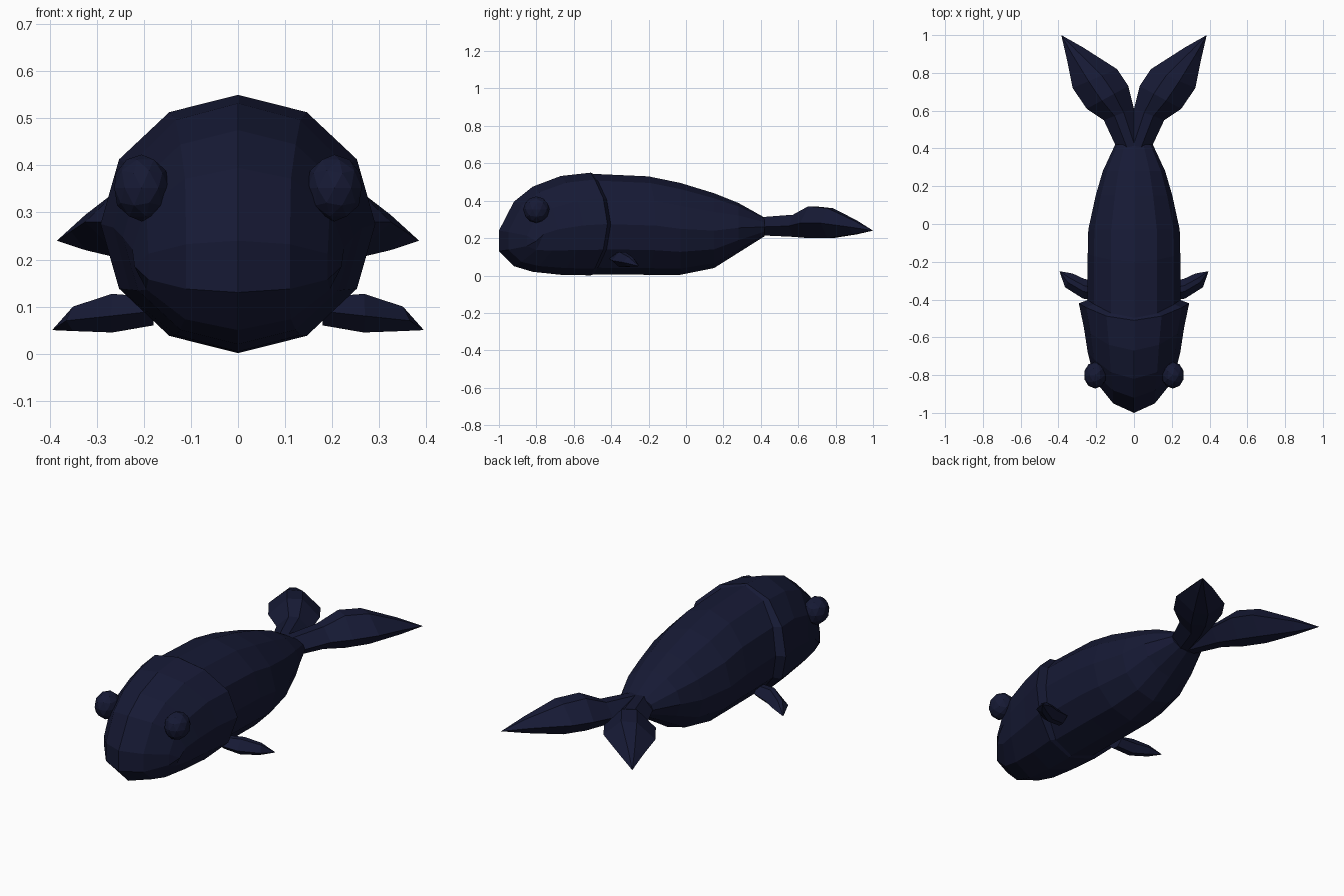
import bpy, bmesh, math

if "Cube" in bpy.data.objects:
    bpy.data.objects.remove(bpy.data.objects["Cube"])

navy = bpy.data.materials.new("navy")
navy.diffuse_color = (0.008, 0.010, 0.035, 1)
navy.use_nodes = True
navy.node_tree.nodes["Principled BSDF"].inputs["Base Color"].default_value = navy.diffuse_color


def finish(name, bm, mirror=False):
    bmesh.ops.recalc_face_normals(bm, faces=bm.faces)
    me = bpy.data.meshes.new(name)
    bm.to_mesh(me)
    bm.free()
    me.materials.append(navy)
    ob = bpy.data.objects.new(name, me)
    bpy.context.collection.objects.link(ob)
    if mirror:
        ob.modifiers.new("mirror", 'MIRROR').use_mirror_merge = False
    return ob


def loft(bm, rings):
    vs = [[bm.verts.new(p) for p in r] for r in rings]
    n = len(vs[0])
    for a, b in zip(vs, vs[1:]):
        for i in range(n):
            j = (i + 1) % n
            bm.faces.new((a[i], a[j], b[j], b[i]))
    return vs


def hoop(y, w, lo, hi, k=0.0):
    # twelve-sided oval, its sides swept back by k
    pts = []
    for i in range(12):
        a = math.tau * i / 12
        s = math.sin(a)
        pts.append((w * s, y + k * s * s, (lo + hi) / 2 + (hi - lo) / 2 * math.cos(a)))
    return pts


def cap_columns(bm, v):
    # close a twelve-sided hoop with upright strips
    for f in ((0, 1, 5, 6), (1, 2, 4, 5), (2, 3, 4),
              (0, 11, 7, 6), (11, 10, 8, 7), (10, 9, 8)):
        bm.faces.new([v[i] for i in f])


def blade(name, sections, tip):
    # each section: outer xy, inner xy, bottom z, top z, edge z
    rings = []
    for (o, n, lo, hi, mid) in sections:
        def at(t, z):
            return (o[0] + (n[0] - o[0]) * t, o[1] + (n[1] - o[1]) * t, z)
        rings.append([at(0, mid), at(.36, hi), at(.66, hi), at(1, mid), at(.66, lo), at(.36, lo)])
    bm = bmesh.new()
    vs = loft(bm, rings)
    bm.faces.new(vs[0])
    t = bm.verts.new(tip)
    for i in range(6):
        bm.faces.new((vs[-1][i], vs[-1][(i + 1) % 6], t))
    return finish(name, bm, mirror=True)


# head shell with a rim that stands proud of the body
bm = bmesh.new()
vs = loft(bm, [hoop(-1.0, .22, .13, .24, .20),
               hoop(-.92, .225, .05, .395, .16),
               hoop(-.82, .245, .02, .475, .14),
               hoop(-.67, .265, .004, .532, .12),
               hoop(-.51, .292, .001, .55, .09),
               hoop(-.49, .24, .008, .54, .09)])
cap_columns(bm, vs[0])
finish("head", bm)

# body
bm = bmesh.new()
vs = loft(bm, [hoop(-.53, .245, .006, .545, .08),
               hoop(-.20, .245, .004, .53, .04),
               hoop(-.03, .242, .004, .495),
               hoop(.15, .203, .04, .44),
               hoop(.28, .165, .122, .388),
               hoop(.42, .10, .21, .31)])
cap_columns(bm, vs[0])
cap_columns(bm, vs[-1])
finish("body", bm)

# tail flukes
blade("tail_fluke", [
    ((.09, .40), (-.06, .40), .215, .312, .26),
    ((.16, .55), (0, .61), .207, .325, .265),
    ((.25, .61), (.03, .73), .20, .37, .28),
    ((.325, .72), (.09, .82), .20, .36, .28),
    ((.355, .87), (.27, .935), .22, .295, .26)], (.385, 1.0, .24))

# small side fins
blade("side_fin", [
    ((.18, -.41), (.18, -.31), .06, .12, .09),
    ((.27, -.395), (.265, -.29), .045, .127, .08),
    ((.365, -.335), (.325, -.262), .048, .10, .07)], (.395, -.25, .05))

# eyes
bm = bmesh.new()
bmesh.ops.create_icosphere(bm, subdivisions=2, radius=1)
bmesh.ops.scale(bm, verts=bm.verts, vec=(.061, .071, .071))
bmesh.ops.translate(bm, verts=bm.verts, vec=(.205, -.80, .352))
finish("eyes", bm, mirror=True)
